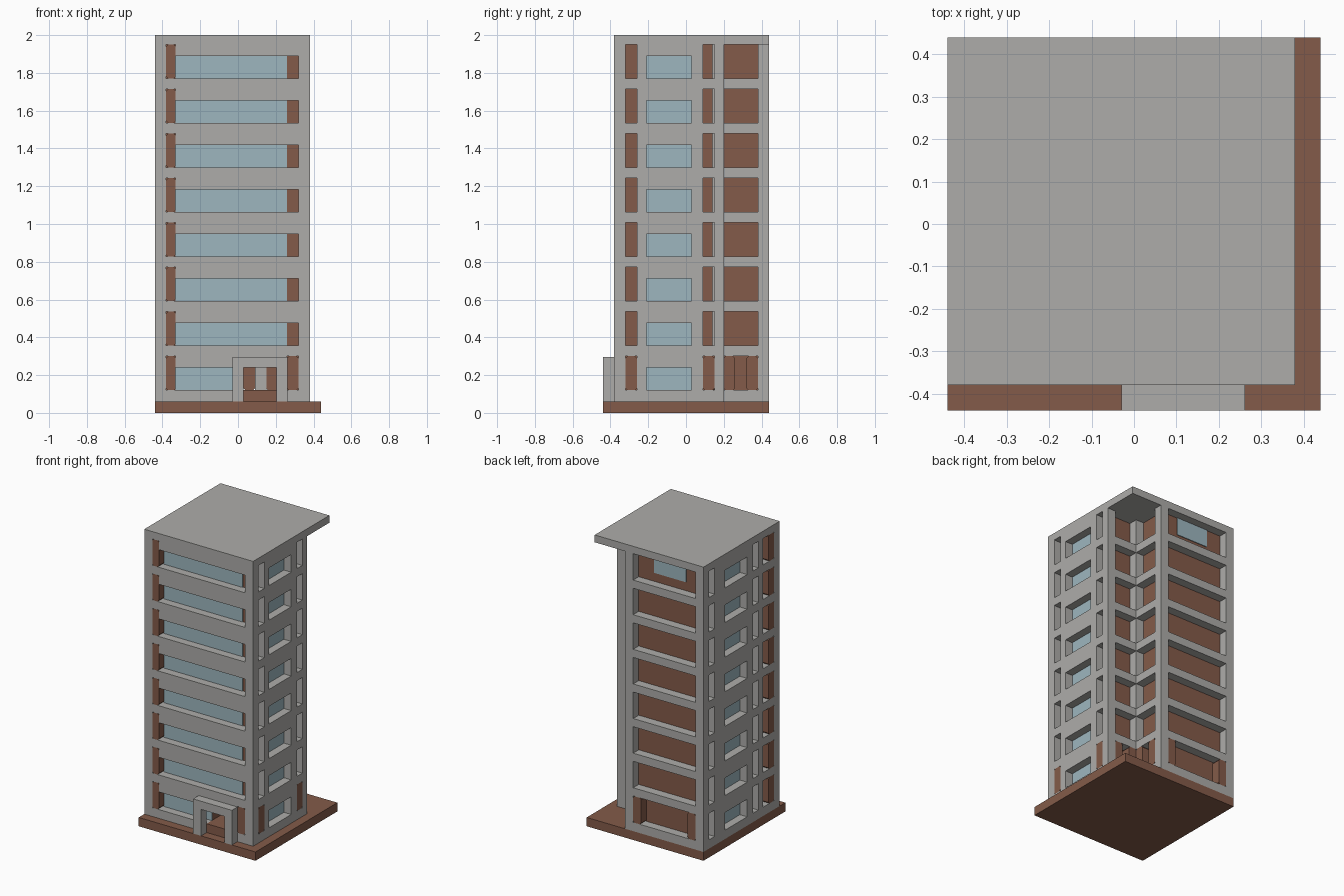
import bpy
import bmesh

cube = bpy.data.objects.get("Cube")
if cube:
    bpy.data.objects.remove(cube, do_unlink=True)


def material(name, rgb):
    m = bpy.data.materials.new(name)
    m.use_nodes = True
    m.diffuse_color = (*rgb, 1)
    m.node_tree.nodes["Principled BSDF"].inputs["Base Color"].default_value = (*rgb, 1)
    return m


concrete = material("grey concrete", (0.42, 0.415, 0.4))
brown = material("brown cladding", (0.23, 0.105, 0.067))
glass = material("pale blue glass", (0.34, 0.47, 0.52))

T = 0.06            # wall thickness
FLOORS = 8
STEP = 1.65 / 7     # storey height
SILL = 0.12
TALL, LOW = 0.18, 0.12   # opening heights
ROOF = 1.95


def add_box(bm, x, y, z, chamfer_axis=None):
    """Box from three ranges; optional chamfer of edges along one axis."""
    x, y, z = sorted(x), sorted(y), sorted(z)
    verts = bmesh.ops.create_cube(bm, size=1)["verts"]
    for v in verts:
        v.co = [r[0] if c < 0 else r[1] for c, r in zip(v.co, (x, y, z))]
    if chamfer_axis is not None:
        edges = {e for v in verts for e in v.link_edges
                 if abs((e.verts[0].co - e.verts[1].co)[chamfer_axis]) > 0.001}
        bmesh.ops.bevel(bm, geom=list(edges), offset=0.01, segments=1, affect='EDGES')


def finish(name, bm, mat):
    bmesh.ops.recalc_face_normals(bm, faces=bm.faces)
    me = bpy.data.meshes.new(name)
    bm.to_mesh(me)
    bm.free()
    me.materials.append(mat)
    ob = bpy.data.objects.new(name, me)
    bpy.context.collection.objects.link(ob)


def boxes(name, mat, *ranges):
    bm = bmesh.new()
    for r in ranges:
        add_box(bm, *r)
    finish(name, bm, mat)


def wall_box(bm, axis, depth, u, z, chamfer=False):
    """Box in wall coordinates: axis 0 faces x, axis 1 faces y."""
    x, y = (depth, u) if axis == 0 else (u, depth)
    add_box(bm, x, y, z, axis if chamfer else None)


# Each wall: axis, outer face, inner face, extent, openings (from, to, height)
walls = {
    "front_wall": (1, -0.38, -0.32, (-0.44, 0.38), [(-0.38, -0.33, TALL), (-0.33, 0.32, LOW)]),
    "right_wall": (0, 0.38, 0.32, (-0.32, 0.2),
                   [(-0.32, -0.26, TALL), (-0.21, 0.03, LOW), (0.09, 0.15, TALL)]),
    "corner_rear_wall": (1, 0.2, 0.14, (0.09, 0.32), [(0.15, 0.32, TALL)]),
    "corner_side_wall": (0, 0.15, 0.09, (0.2, 0.44), [(0.2, 0.38, TALL)]),
    "back_wall": (1, 0.44, 0.38, (-0.44, 0.09), [(-0.38, 0.09, TALL)]),
    "left_wall": (0, -0.44, -0.38, (-0.32, 0.38),
                  [(-0.32, -0.2, TALL), (-0.15, -0.09, TALL), (-0.03, 0.21, LOW), (0.32, 0.38, TALL)]),
}
DOOR = (0.03, 0.205)
front_ground = [(-0.38, -0.33, TALL), (-0.33, DOOR[0], LOW), (*DOOR, LOW), (0.26, 0.32, TALL)]

for name, (axis, outer, inner, (u0, u1), usual) in walls.items():
    bm = bmesh.new()
    depth = (outer, inner)
    for i in range(FLOORS):
        z0 = SILL + i * STEP
        ground_front = name == "front_wall" and i == 0
        openings = front_ground if ground_front else usual
        # band below the openings, broken by the doorway
        low = T if i == 0 else z0 - STEP + TALL
        spans = [(u0, DOOR[0]), (DOOR[1], u1)] if ground_front else [(u0, u1)]
        for s in spans:
            wall_box(bm, axis, depth, s, (low, z0))
        # piers between openings and lintels over low ones
        at = u0
        for a, b, h in openings + [(u1, u1, TALL)]:
            if a - at > 0.001:
                wall_box(bm, axis, depth, (at, a), (z0, z0 + TALL))
            if h < TALL:
                wall_box(bm, axis, depth, (a, b), (z0 + h, z0 + TALL))
            at = b
    finish(name, bm, concrete)

# Brown blocks flush with the walls: wall, extent, number of storeys
blocks = [
    ("front_wall", (-0.38, -0.33), FLOORS), ("left_wall", (-0.32, -0.26), FLOORS),
    ("front_wall", (0.26, 0.32), 1),
    ("right_wall", (-0.32, -0.26), 1), ("right_wall", (0.09, 0.15), 1),
    ("corner_side_wall", (0.2, 0.26), 1), ("corner_side_wall", (0.32, 0.38), 1),
    ("corner_rear_wall", (0.15, 0.21), 1), ("corner_rear_wall", (0.26, 0.32), 1),
    ("back_wall", (-0.38, -0.32), 1), ("back_wall", (0.03, 0.09), 1),
]
bm = bmesh.new()
for wall, u, storeys in blocks:
    axis, outer, inner = walls[wall][:3]
    for i in range(storeys):
        z0 = SILL + i * STEP
        wall_box(bm, axis, (outer, inner), u, (z0, z0 + TALL), True)
finish("cladding_blocks", bm, brown)

# Thin panes against the inner core
bm = bmesh.new()
for i in range(FLOORS):
    z = (SILL + i * STEP, SILL + i * STEP + LOW)
    wall_box(bm, 1, (-0.325, -0.319), (-0.33, DOOR[0] if i == 0 else 0.26), z)
    wall_box(bm, 0, (0.319, 0.325), (-0.21, 0.03), z)
    wall_box(bm, 0, (-0.385, -0.379), (-0.03, 0.21), z)
wall_box(bm, 1, (0.379, 0.385), (-0.27, -0.03), (1.83, ROOF))
finish("window_panes", bm, glass)

# Inner core, with a passage behind the door on the ground storey
first = SILL + TALL
boxes("inner_core", brown,
      ((-0.38, 0.32), (-0.32, 0.14), (first, ROOF)),
      ((-0.38, 0.09), (0.14, 0.38), (first, ROOF)),
      ((-0.38, 0.32), (-0.32, 0.14), (T, SILL)),
      ((-0.38, 0.09), (0.14, 0.38), (T, SILL)),
      ((-0.38, 0.03), (-0.32, 0.38), (SILL, first)),
      ((0.21, 0.32), (-0.32, 0.14), (SILL, first)))

boxes("door_step", brown, (DOOR, (-0.38, -0.32), (T, SILL)))
boxes("base_plinth", brown, ((-0.44, 0.44), (-0.44, 0.44), (0, T)))
boxes("roof_slab", concrete, ((-0.44, 0.38), (-0.38, 0.44), (ROOF, 2)))

# Entrance porch
porch = (-0.44, -0.38)
boxes("entrance_porch", concrete,
      ((-0.03, DOOR[0]), porch, (T, 0.24)),
      ((DOOR[1], 0.262), porch, (T, 0.24)),
      ((-0.03, 0.262), porch, (0.24, 0.296)))
